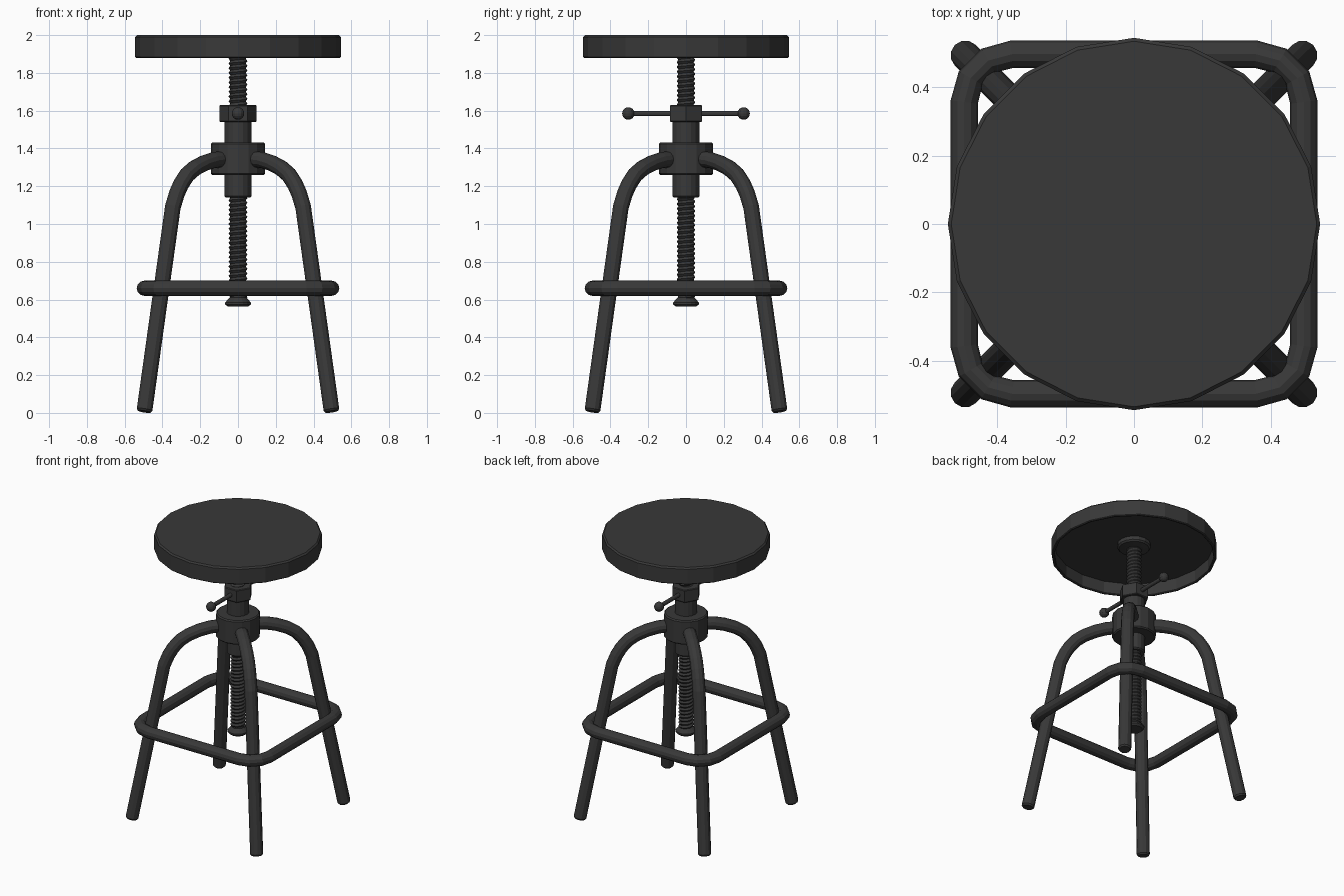
import bpy
import math

if "Cube" in bpy.data.objects:
    bpy.data.objects.remove(bpy.data.objects["Cube"])

metal = bpy.data.materials.new("dark_metal")
metal.diffuse_color = (0.04, 0.04, 0.04, 1)
metal.use_nodes = True
metal.node_tree.nodes["Principled BSDF"].inputs["Base Color"].default_value = metal.diffuse_color


def add_mesh(name, verts, faces):
    me = bpy.data.meshes.new(name)
    me.from_pydata(verts, [], faces)
    me.materials.append(metal)
    ob = bpy.data.objects.new(name, me)
    bpy.context.collection.objects.link(ob)
    return ob


def lathe(name, profile, sides, turn=0.0):
    """Revolve (radius, z) points, listed bottom to top, with closed ends."""
    verts = [(r * math.cos(turn + math.tau * k / sides),
              r * math.sin(turn + math.tau * k / sides), z)
             for r, z in profile for k in range(sides)]
    faces = []
    for i in range(len(profile) - 1):
        for k in range(sides):
            a, b = i * sides + k, i * sides + (k + 1) % sides
            faces.append((a, b, b + sides, a + sides))
    faces.append(tuple(reversed(range(sides))))
    faces.append(tuple(range(len(verts) - sides, len(verts))))
    return add_mesh(name, verts, faces)


def drum(name, r, z0, z1, sides, bev=0.008, turn=0.0):
    return lathe(name, [(r - bev, z0), (r, z0 + bev), (r, z1 - bev), (r - bev, z1)], sides, turn)


def tube(name, points, radius, cyclic=False, taper_end=False):
    """Sweep a 12-sided round section along a path and turn it into a mesh."""
    cu = bpy.data.curves.new(name, 'CURVE')
    cu.dimensions = '3D'
    cu.bevel_depth = radius
    cu.bevel_resolution = 4
    cu.use_fill_caps = True
    sp = cu.splines.new('POLY')
    sp.points.add(len(points) - 1)
    for p, co in zip(sp.points, points):
        p.co = (*co, 1)
    sp.use_cyclic_u = cyclic
    sp.use_smooth = False
    if taper_end:
        sp.points[-1].radius = 0.82
    tmp = bpy.data.objects.new(name + "_path", cu)
    bpy.context.collection.objects.link(tmp)
    bpy.context.view_layer.update()
    me = bpy.data.meshes.new_from_object(tmp.evaluated_get(bpy.context.evaluated_depsgraph_get()))
    bpy.data.objects.remove(tmp)
    me.materials.clear()
    me.materials.append(metal)
    ob = bpy.data.objects.new(name, me)
    bpy.context.collection.objects.link(ob)
    return ob


# Seat: a shallow pan, open underneath, with a mounting flange
lathe("seat", [(0.525, 1.97), (0.525, 1.885), (0.53, 1.88), (0.54, 1.88),
               (0.545, 1.885), (0.545, 1.99), (0.535, 2.0)], 20)
lathe("seat_flange", [(0.06, 1.93), (0.10, 1.935), (0.11, 1.945), (0.11, 1.975)], 16)

# Threaded screw as a helical strip of root and crest points
n, pitch, z0, z1 = 14, 0.025, 0.60, 1.955
steps = int((z1 - z0) / pitch * n)
verts, faces = [], []
for i in range(steps):
    a, z = math.tau * i / n, z0 + pitch * i / n
    verts.append((0.041 * math.cos(a), 0.041 * math.sin(a), z))
    verts.append((0.05 * math.cos(a), 0.05 * math.sin(a), z + pitch / 2))
for i in range(steps - 1):
    r, c = 2 * i, 2 * i + 1
    faces.append((r, r + 2, c + 2, c))
    if i + 1 + n < steps:
        faces.append((c, c + 2, r + 2 + 2 * n, r + 2 * n))
add_mesh("screw", verts, faces)
lathe("screw_end_cap", [(0.055, 0.563), (0.068, 0.575), (0.068, 0.585),
                        (0.042, 0.612), (0.042, 0.625)], 16)

# Central sleeve, hub and hexagonal lock nut
drum("sleeve", 0.072, 1.14, 1.55, 16)
drum("hub", 0.144, 1.26, 1.432, 16)
drum("lock_nut", 0.098, 1.54, 1.63, 6, 0.005)

# Lock handle with ball ends
tube("handle_rod", [(0, -0.3, 1.585), (0, 0.3, 1.585)], 0.014)
for side, label in ((-1, "front"), (1, "back")):
    ball = [(0.033 * math.sin(math.pi * (k + 0.05) / 8.1),
             1.585 - 0.033 * math.cos(math.pi * (k + 0.05) / 8.1)) for k in range(9)]
    lathe(label + "_handle_ball", ball, 12).location.y = 0.305 * side

# Four bent legs along the diagonals: (x offset, z)
leg = [(0.06, 1.345), (0.13, 1.338), (0.18, 1.322), (0.23, 1.295), (0.27, 1.26),
       (0.302, 1.21), (0.324, 1.16), (0.345, 1.09), (0.4945, 0.017), (0.496, 0.007)]
for sx, lx in ((-1, "left"), (1, "right")):
    for sy, ly in ((-1, "front"), (1, "back")):
        tube(f"{ly}_{lx}_leg", [(sx * d, sy * d, z) for d, z in leg], 0.043, taper_end=True)

# Square footrest ring with rounded corners
ring = []
for q in range(4):
    mid = math.radians(45 + 90 * q)
    cx, cy = (math.copysign(0.357, f(mid)) for f in (math.cos, math.sin))
    for k in range(4):
        a = math.radians(90 * q + 30 * k)
        ring.append((cx + 0.14 * math.cos(a), cy + 0.14 * math.sin(a), 0.66))
tube("footrest_ring", ring, 0.04, cyclic=True)
